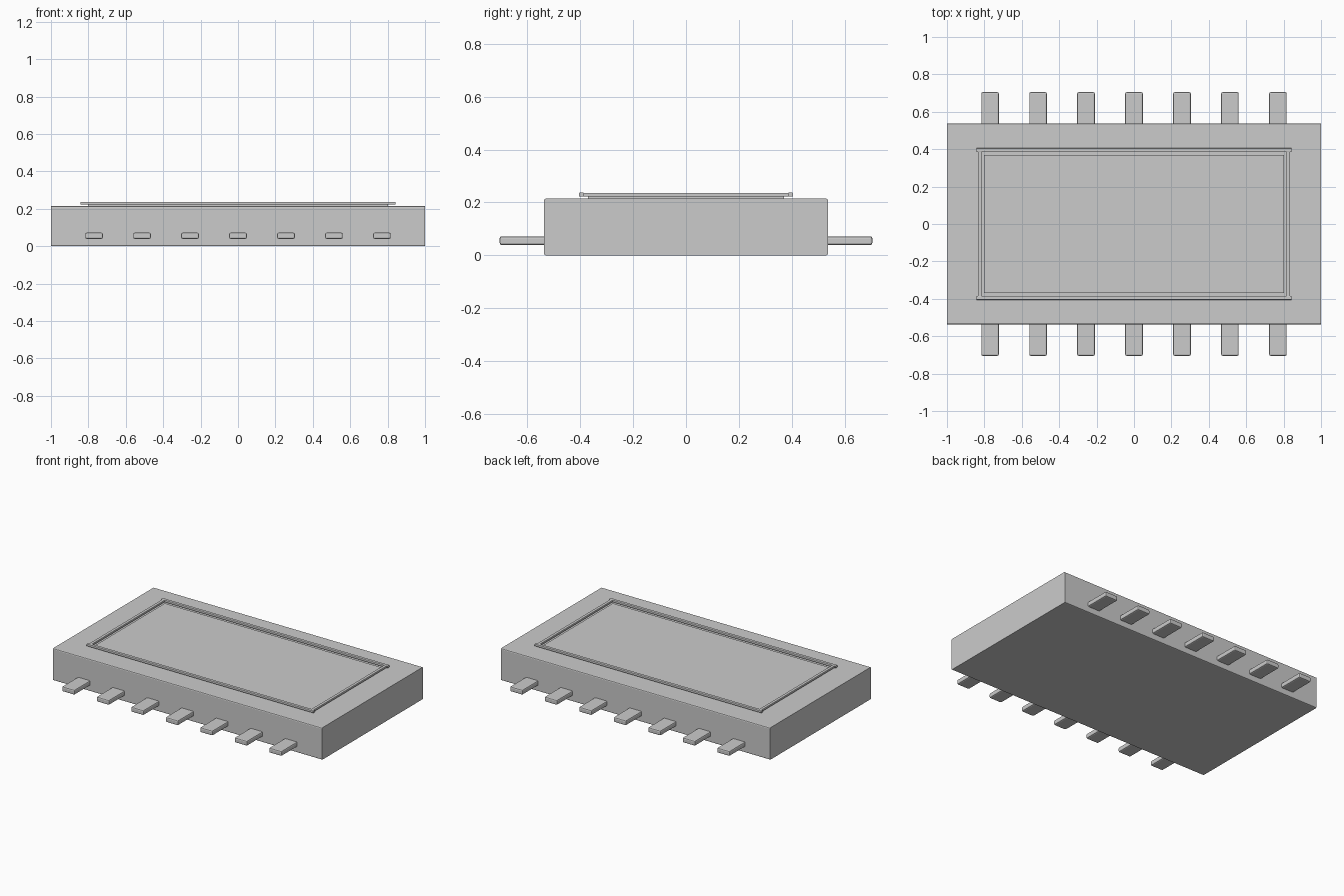
import bpy
import bmesh

if "Cube" in bpy.data.objects:
    bpy.data.objects.remove(bpy.data.objects["Cube"])


def box(name, x, y, z, bevel=0.0, along=None):
    """Box from (min, max) ranges; optionally bevel only edges running along one axis."""
    bm = bmesh.new()
    bmesh.ops.create_cube(bm, size=1)
    for v in bm.verts:
        for i, (lo, hi) in enumerate((x, y, z)):
            v.co[i] = lo if v.co[i] < 0 else hi
    if bevel:
        edges = [e for e in bm.edges if along is None
                 or abs((e.verts[1].co - e.verts[0].co).normalized()[along]) > 0.9]
        bmesh.ops.bevel(bm, geom=edges, offset=bevel, segments=2, profile=0.5, affect='EDGES')
    mesh = bpy.data.meshes.new(name)
    bm.to_mesh(mesh)
    bm.free()
    obj = bpy.data.objects.new(name, mesh)
    bpy.context.collection.objects.link(obj)
    return obj


# Package body, long edges softened
box("package_body", (-1, 1), (-0.537, 0.537), (0, 0.215), 0.007, along=0)

# Raised centre panel
box("lid_panel", (-0.803, 0.803), (-0.37, 0.37), (0.21, 0.224))

# Thin frame around the panel
for s, side in ((-1, "front"), (1, "back")):
    box("frame_bar_" + side, (-0.842, 0.842), sorted((s * 0.385, s * 0.405)), (0.222, 0.237), 0.003, along=0)
for s, side in ((-1, "left"), (1, "right")):
    box("frame_bar_" + side, sorted((s * 0.815, s * 0.835)), (-0.39, 0.39), (0.222, 0.236), 0.003, along=1)

# Seven contact leads per long side
for s, side in ((-1, "front"), (1, "back")):
    for i in range(7):
        cx = (i - 3) * 0.2565
        box(f"lead_{side}_{i + 1}", (cx - 0.047, cx + 0.047),
            sorted((s * 0.53, s * 0.705)), (0.039, 0.072), 0.008)
